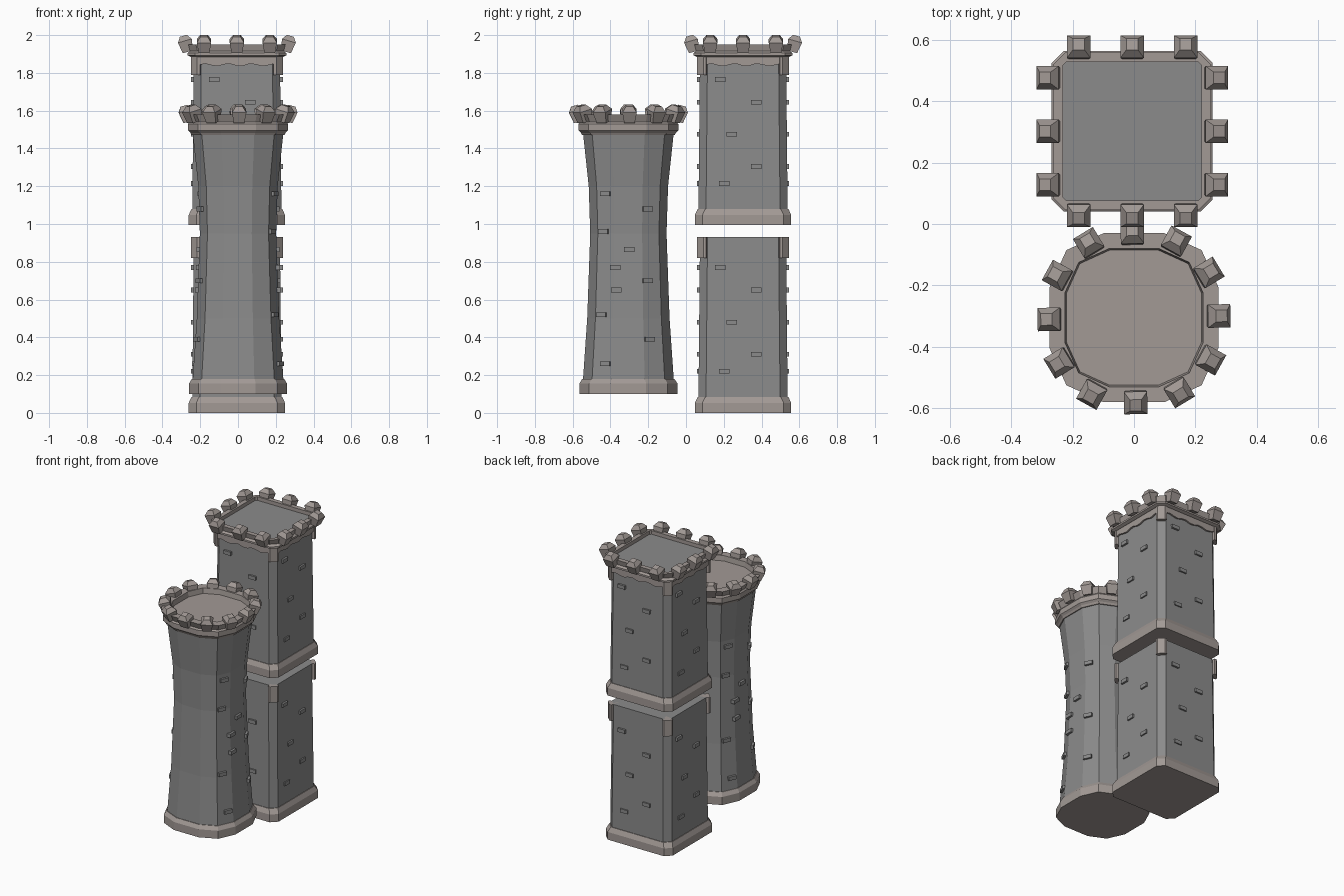
import bpy, bmesh
from math import pi, cos, sin, atan2
from mathutils import Matrix, Vector

if "Cube" in bpy.data.objects:
    bpy.data.objects.remove(bpy.data.objects["Cube"])

SQ = Vector((-0.006, 0.302, 0))     # square tower centre
RD = Vector((0.0, -0.305, 0))       # round tower centre


def material(name, rgb):
    m = bpy.data.materials.new(name)
    m.diffuse_color = (*rgb, 1)
    m.use_nodes = True
    m.node_tree.nodes["Principled BSDF"].inputs["Base Color"].default_value = m.diffuse_color
    return m


STONE = material("grey_stone", (0.26, 0.26, 0.26))
TRIM = material("warm_stone", (0.36, 0.32, 0.30))


def loft(bm, rings, M=Matrix()):
    """Skin a list of equal-length rings and cap both ends."""
    vs = [[bm.verts.new(M @ Vector(p)) for p in r] for r in rings]
    n = len(vs[0])
    for a, b in zip(vs, vs[1:]):
        for i in range(n):
            bm.faces.new((a[i], a[(i + 1) % n], b[(i + 1) % n], b[i]))
    bm.faces.new(vs[0][::-1])
    bm.faces.new(vs[-1])


def finish(bm, name, mat):
    bmesh.ops.recalc_face_normals(bm, faces=bm.faces)
    me = bpy.data.meshes.new(name)
    bm.to_mesh(me)
    bm.free()
    me.materials.append(mat)
    ob = bpy.data.objects.new(name, me)
    bpy.context.collection.objects.link(ob)


def quad_ring(base):
    """Repeat one quarter's points around the four sides."""
    out = []
    for k in range(4):
        c, s = round(cos(k * pi / 2)), round(sin(k * pi / 2))
        out += [(x * c - y * s, x * s + y * c, z) for x, y, z in base]
    return out


def sq(h, z, c=0.04):
    return quad_ring([(h, h - c, z), (h - c, h, z)])


def rd(h, z):
    return quad_ring([(h, 0.36 * h, z), (0.8 * h, 0.8 * h, z), (0.36 * h, h, z)])


def solid(name, rings, centre, mat):
    bm = bmesh.new()
    loft(bm, rings, Matrix.Translation(centre))
    finish(bm, name, mat)


def box(bm, M, sx, sy, sz):
    bmesh.ops.create_cube(bm, size=1, matrix=M @ Matrix.Diagonal((sx, sy, sz, 1)))


def spin(centre, a):
    return Matrix.Translation(centre) @ Matrix.Rotation(a, 4, 'Z')


def merlon(bm, M, r, t, z):
    """Flared block with a blunt pyramid top, leaning outward."""
    L = M @ Matrix.Translation((r, t, z)) @ Matrix.Rotation(0.28, 4, 'Y')
    loft(bm, [[(h * a, h * b, zz) for a, b in ((-1, -1), (1, -1), (1, 1), (-1, 1))]
              for h, zz in ((0.028, -0.047), (0.038, 0.013), (0.019, 0.041))], L)


# square tower: two stacked sections of plinth, shaft, corner blocks, bricks
BRICKS = [(-0.12, 0.77), (0.07, 0.65), (-0.06, 0.48), (0.07, 0.31), (-0.10, 0.22)]
for label, z0, top in (("lower", 0, 0.93), ("upper", 0.995, 1.90)):
    solid(label + "_plinth", [sq(0.255, z0), sq(0.255, z0 + 0.053), sq(0.24, z0 + 0.085)], SQ, TRIM)
    solid(label + "_shaft", [sq(0.236, z0 + 0.08), sq(0.228, top)], SQ, STONE)
    bm, bb = bmesh.new(), bmesh.new()
    H = 0.244
    outline = [(H, 0.195), (H, 0.21), (0.21, H), (0.195, H), (0.18, 0.18)]
    for k in range(4):
        M = spin(SQ, k * pi / 2)
        loft(bm, [[(x, y, z) for x, y in outline] for z in (top - 0.11, top)], M)
        for t, z in BRICKS:
            box(bb, M @ Matrix.Translation((0.228, t, z0 + z)), 0.03, 0.055, 0.025)
    finish(bm, label + "_corner_blocks", TRIM)
    finish(bb, label + "_bricks", STONE)

# wavy-edged trim strip under the square cornice
bm = bmesh.new()
for k in range(4):
    M = spin(SQ, k * pi / 2)
    n = 12
    ts = [-0.2 + 0.4 * i / n for i in range(n + 1)]
    edge = [(t, 1.842 + 0.007 * sin(i * 1.7)) for i, t in enumerate(ts)]
    prof = edge + [(0.2, 1.895), (-0.2, 1.895)]
    loft(bm, [[(x, t, z) for t, z in prof] for x in (0.22, 0.240)], M)
finish(bm, "wavy_trim", TRIM)

# square cornice, parapet and recessed roof
solid("square_parapet", [sq(0.245, 1.885), sq(0.262, 1.893), sq(0.262, 1.905), sq(0.248, 1.915),
                         sq(0.257, 1.95), sq(0.225, 1.95, 0.01), sq(0.225, 1.915, 0.01)], SQ, TRIM)
solid("square_roof", [sq(0.225, 1.913, 0.01), sq(0.225, 1.925, 0.01)], SQ, STONE)
bm = bmesh.new()
for k in range(4):
    for t in (-0.174, 0, 0.174):
        merlon(bm, spin(SQ, k * pi / 2), 0.272, t, 1.957)
finish(bm, "square_merlons", TRIM)

# round tower: base, waisted shaft, cornice with recessed floor
solid("round_base", [rd(0.26, 0.10), rd(0.26, 0.155), rd(0.244, 0.18)], RD, TRIM)
SHAFT = [(0.18, 0.24), (0.50, 0.218), (0.95, 0.202), (1.20, 0.21), (1.48, 0.24)]
solid("round_shaft", [rd(h, z) for z, h in SHAFT], RD, STONE)
solid("round_parapet", [rd(0.245, 1.47), rd(0.252, 1.483), rd(0.264, 1.495), rd(0.264, 1.53),
                        rd(0.256, 1.54), rd(0.275, 1.58), rd(0.225, 1.58), rd(0.22, 1.545)], RD, TRIM)
bm = bmesh.new()
for k in range(12):
    merlon(bm, spin(RD, k * pi / 6 + 0.02), 0.274 + (0.008 if k % 3 else 0), 0, 1.587)
finish(bm, "round_merlons", TRIM)


def waist(z):
    for (z1, h1), (z2, h2) in zip(SHAFT, SHAFT[1:]):
        if z <= z2:
            return h1 + (h2 - h1) * (z - z1) / (z2 - z1)


# raised bricks on the two sides of the round tower
bm = bmesh.new()
for t, z in [(-0.13, 0.96), (0.005, 0.865), (-0.07, 0.77), (-0.065, 0.65), (0.10, 0.70), (-0.14, 0.52),
             (0.11, 0.39), (-0.12, 0.26), (0.10, 1.08), (-0.12, 1.16)]:
    h = waist(z)
    over = max(0, abs(t) - 0.36 * h)
    yaw = atan2(0.2, 0.44) * (1 if t > 0 else -1) if over else 0
    for a in (0, pi):
        M = spin(RD, a) @ Matrix.Translation((h - over * 0.2 / 0.44, t, z)) @ Matrix.Rotation(yaw, 4, 'Z')
        box(bm, M, 0.03, 0.055, 0.025)
finish(bm, "round_bricks", STONE)
